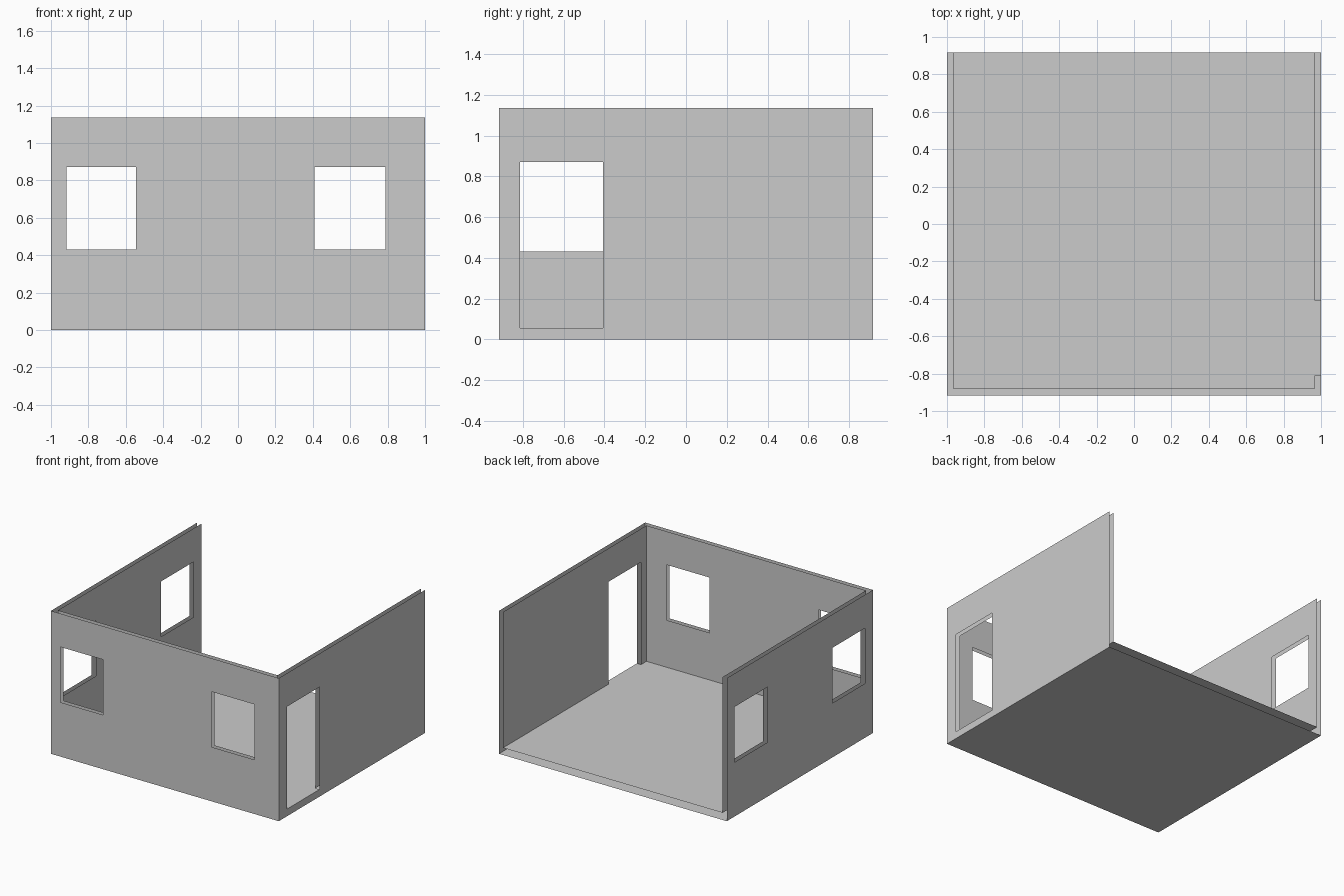
import bpy, bmesh

if "Cube" in bpy.data.objects:
    bpy.data.objects.remove(bpy.data.objects["Cube"])

X, Y, H = 1.0, 0.917, 1.135      # outer half sizes and wall height
T, FZ = 0.036, 0.057             # gap between skins, inner floor level
Z0, Z1 = 0.431, 0.87             # window sill and head heights


def panel(name, place, u0, u1, v0, v1, holes=(), flip=False):
    """Flat sheet with rectangular openings (a0, a1, b0, b1); place maps (u, v) to 3D."""
    us = sorted({u0, u1, *[c for h in holes for c in h[:2]]})
    vs = sorted({v0, v1, *[c for h in holes for c in h[2:]]})
    bm = bmesh.new()
    for a, b in zip(us, us[1:]):
        for c, d in zip(vs, vs[1:]):
            mu, mv = (a + b) / 2, (c + d) / 2
            if any(h[0] < mu < h[1] and h[2] < mv < h[3] for h in holes):
                continue
            f = bm.faces.new([bm.verts.new(place(*p))
                              for p in ((a, c), (b, c), (b, d), (a, d))])
            if flip:
                f.normal_flip()
    bmesh.ops.remove_doubles(bm, verts=bm.verts, dist=1e-5)
    me = bpy.data.meshes.new(name)
    bm.to_mesh(me)
    bm.free()
    ob = bpy.data.objects.new(name, me)
    bpy.context.collection.objects.link(ob)
    return ob


front_windows = [(-0.917, -0.545, Z0, Z1), (0.409, 0.789, Z0, Z1)]
left_windows = [(-0.814, -0.407, Z0, Z1), (0.409, 0.818, Z0, Z1)]
door = (-0.814, -0.407, FZ, Z1)

# Outer and inner skins of the room, open at the top and the back
for skin, t, z in (("outer", 0.0, 0.0), ("inner", T, FZ)):
    inner = skin == "inner"
    x, y = X - t, -Y + t
    panel(skin + "_front_wall", lambda u, v: (u, y, v), -x, x, z, H, front_windows, inner)
    panel(skin + "_left_wall", lambda u, v: (-x, u, v), y, Y, z, H, left_windows, not inner)
    panel(skin + "_right_wall", lambda u, v: (x, u, v), y, Y, z, H, [door], inner)
    panel(skin + "_floor", lambda u, v: (u, v, z), -x, x, y, Y, flip=not inner)

# Threshold carrying the inner floor through the doorway
panel("door_threshold", lambda u, v: (u, v, FZ), X - T, X, door[0], door[1])
